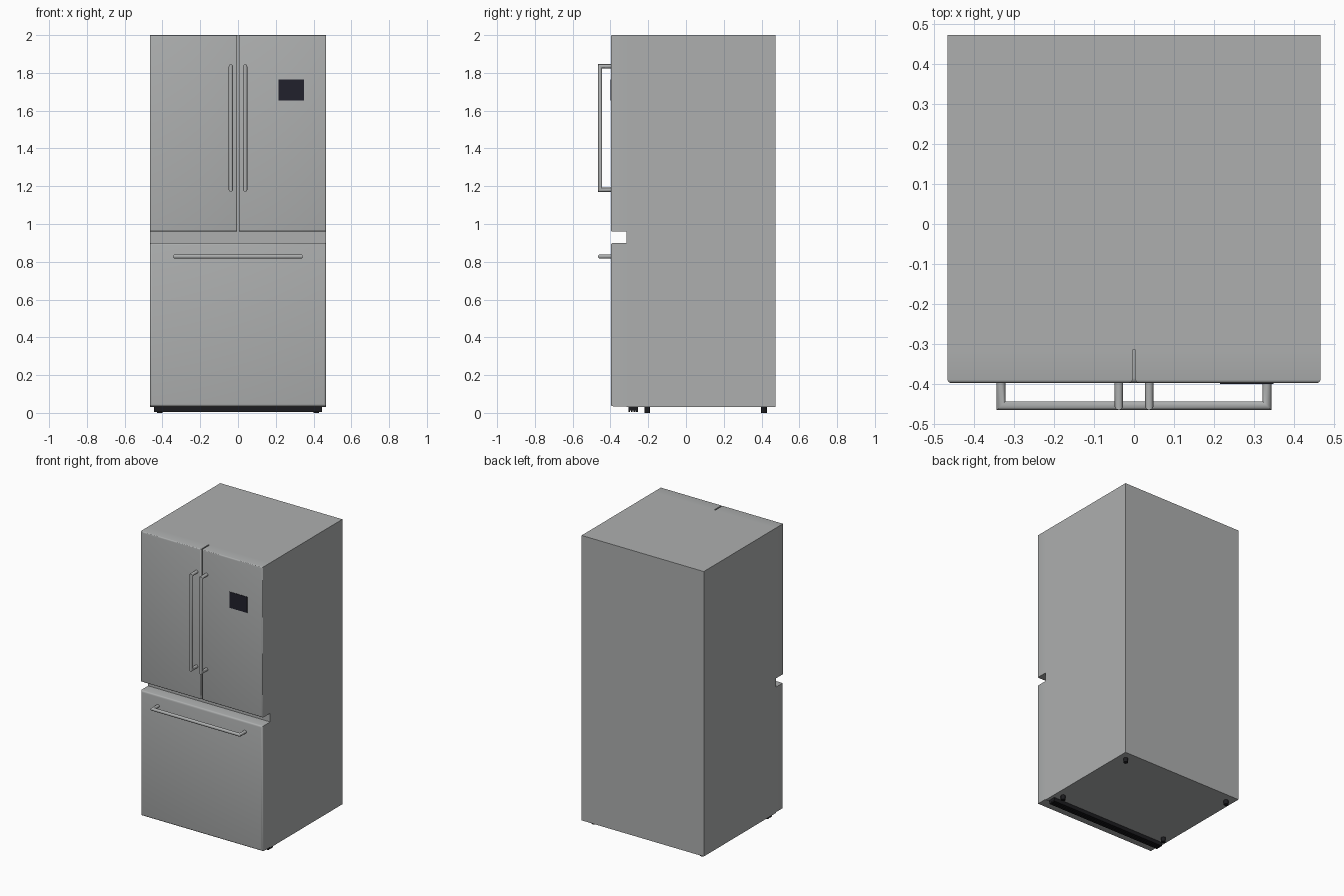
import bpy, bmesh
from math import cos, sin, tau
from mathutils import Vector

if "Cube" in bpy.data.objects:
    bpy.data.objects.remove(bpy.data.objects["Cube"])


def material(name, rgb):
    m = bpy.data.materials.new(name)
    m.use_nodes = True
    m.diffuse_color = (*rgb, 1)
    m.node_tree.nodes["Principled BSDF"].inputs["Base Color"].default_value = (*rgb, 1)
    return m


STEEL = material("steel grey", (0.42, 0.43, 0.43))
SCREEN = material("screen navy", (0.015, 0.015, 0.025))
BLACK = material("black plastic", (0.012, 0.012, 0.014))


def finish(name, bm, mat):
    bmesh.ops.recalc_face_normals(bm, faces=bm.faces)
    mesh = bpy.data.meshes.new(name)
    bm.to_mesh(mesh)
    bm.free()
    mesh.materials.append(mat)
    ob = bpy.data.objects.new(name, mesh)
    bpy.context.collection.objects.link(ob)
    return ob


def smooth(ob):
    bpy.ops.object.select_all(action="DESELECT")
    ob.select_set(True)
    bpy.context.view_layer.objects.active = ob
    bpy.ops.object.shade_smooth_by_angle(angle=0.6)


def box(name, x, y, z, mat, round_front=0):
    """Box from (min, max) ranges; round_front softens the edges of the -y face."""
    bm = bmesh.new()
    bmesh.ops.create_cube(bm, size=1)
    for v in bm.verts:
        v.co = [r[0] if c < 0 else r[1] for c, r in zip(v.co, (x, y, z))]
    if round_front:
        edges = [e for e in bm.edges if all(v.co.y < y[0] + 1e-4 for v in e.verts)]
        bmesh.ops.bevel(bm, geom=edges, offset=round_front, segments=3,
                        profile=0.5, affect="EDGES")
    ob = finish(name, bm, mat)
    if round_front:
        smooth(ob)
    return ob


def handle(name, centre, along, half, reach=0.057, r=0.011, sides=12):
    """U-shaped round bar with mitred corners, standing out towards -y."""
    out = Vector((0, -1, 0))
    across = along.cross(out)
    bm = bmesh.new()
    rings = []
    for s, d, corner in ((1, 0, 0), (1, 1, 1), (-1, 1, 1), (-1, 0, 0)):
        base = centre + along * s * half + out * d * reach
        mitre = along * s + out * corner
        rings.append([bm.verts.new(base + mitre * r * cos(tau * i / sides)
                                   + across * r * sin(tau * i / sides))
                      for i in range(sides)])
    for a, b in zip(rings, rings[1:]):
        for i in range(sides):
            j = (i + 1) % sides
            bm.faces.new((a[i], a[j], b[j], b[i]))
    bm.faces.new(rings[0])
    bm.faces.new(rings[-1])
    smooth(finish(name, bm, STEEL))


def foot(name, x, y):
    bm = bmesh.new()
    bmesh.ops.create_cone(bm, cap_ends=True, segments=16, radius1=0.015,
                          radius2=0.015, depth=0.032)
    bmesh.ops.translate(bm, verts=bm.verts, vec=(x, y, 0.016))
    smooth(finish(name, bm, BLACK))


W, FRONT, SEAM = 0.467, -0.398, -0.315

# Cabinet
box("cabinet", (-W, W), (SEAM, 0.473), (0.03, 2.0), STEEL)

# Doors with their upright handles
for side, s in (("left", 1), ("right", -1)):
    box(side + "_door", sorted((s * 0.004, s * W)), (FRONT, SEAM), (0.96, 2.0), STEEL, 0.008)
    handle(side + "_door_handle", Vector((s * 0.038, FRONT, 1.508)), Vector((0, 0, 1)), 0.327)

# Freezer drawer
box("freezer_drawer", (-W, W), (FRONT, SEAM), (0.035, 0.90), STEEL, 0.012)
handle("drawer_handle", Vector((0, FRONT, 0.828)), Vector((1, 0, 0)), 0.333)

# Control screen
box("control_screen", (0.215, 0.35), (FRONT - 0.003, FRONT + 0.002), (1.655, 1.765), SCREEN)

# Ribbed kick plate under the front edge
box("kick_plate", (-0.445, 0.445), (-0.305, -0.255), (0.012, 0.031), BLACK)
for i in range(4):
    y = -0.305 + i * 0.0135
    box(f"kick_plate_rib_{i + 1}", (-0.445, 0.445), (y, y + 0.0095), (0.004, 0.013), BLACK)

# Feet
for side, x in (("left", 0.415), ("right", -0.415)):
    foot("front_foot_" + side, x, -0.205)
    foot("back_foot_" + side, x, 0.413)
